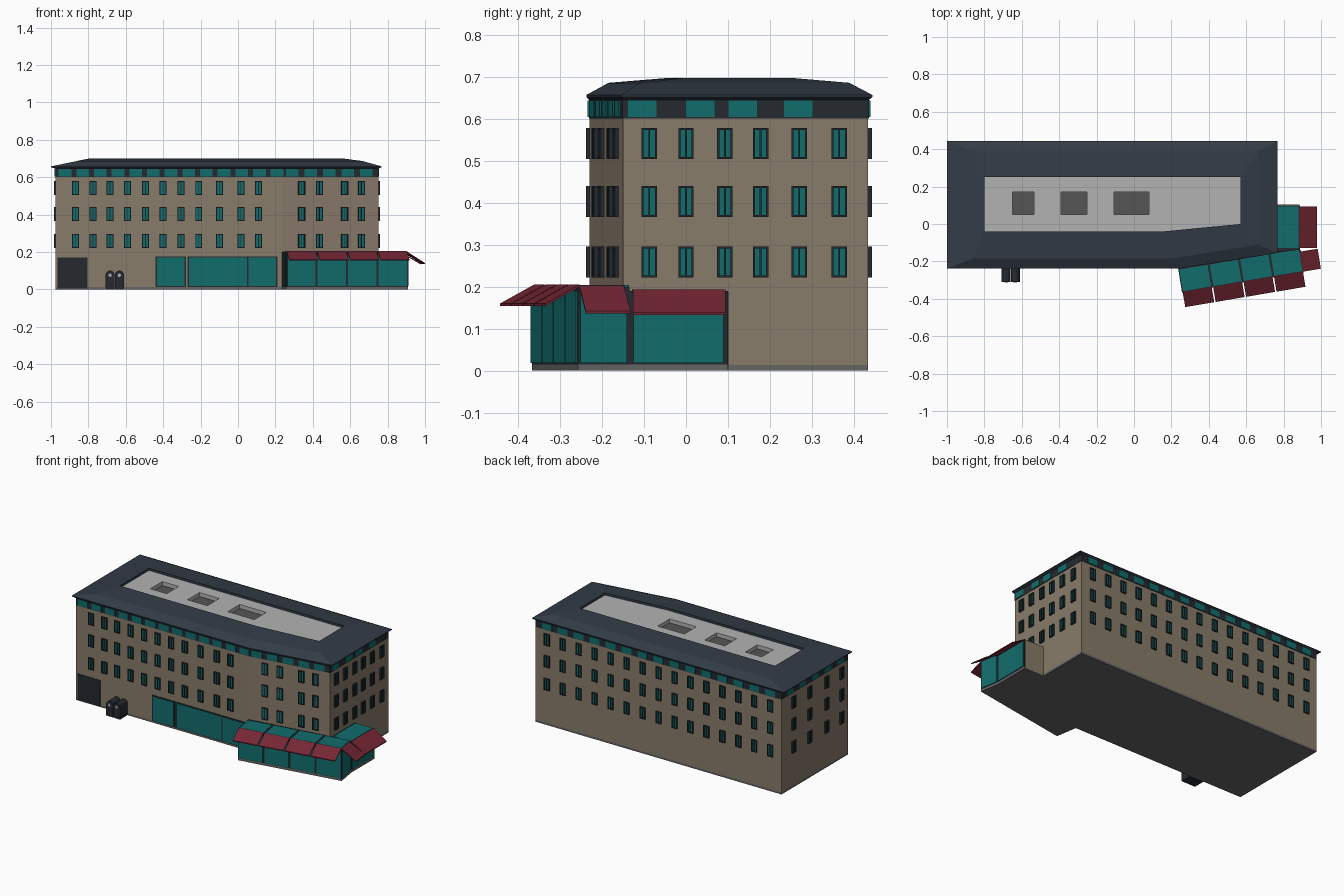
import bpy, bmesh, math
from mathutils import Vector

if "Cube" in bpy.data.objects:
    bpy.data.objects.remove(bpy.data.objects["Cube"])


def mat(name, r, g, b):
    m = bpy.data.materials.new(name)
    m.diffuse_color = (r, g, b, 1)
    m.use_nodes = True
    m.node_tree.nodes["Principled BSDF"].inputs["Base Color"].default_value = m.diffuse_color
    return m


TAN = mat("tan_wall", .25, .20, .145)
TEAL = mat("teal_glass", .006, .15, .15)
DARK = mat("dark_frame", .018, .023, .03)
SLATE = mat("slate_roof", .032, .044, .062)
RED = mat("maroon_cloth", .18, .02, .035)
STONE = mat("base_stone", .13, .13, .13)
DECK = mat("deck_grey", .45, .45, .45)
PIT = mat("pit_grey", .09, .09, .09)


class Part:
    """Collects solids of one material into one named object."""
    def __init__(self, name, material):
        self.name, self.material, self.bm = name, material, bmesh.new()

    def loft(self, rings, caps=True):
        vs = [[self.bm.verts.new(p) for p in r] for r in rings]
        n = len(vs[0])
        for a, b in zip(vs, vs[1:]):
            for i in range(n):
                j = (i + 1) % n
                self.bm.faces.new((a[i], a[j], b[j], b[i]))
        if caps:
            self.bm.faces.new(vs[0][::-1])
            self.bm.faces.new(vs[-1])

    def prism(self, pts, z0, z1):
        self.loft([[(x, y, z) for x, y in pts] for z in (z0, z1)])

    def box(self, x0, x1, y0, y1, z0, z1):
        self.prism([(x0, y0), (x1, y0), (x1, y1), (x0, y1)], z0, z1)

    def wall_box(self, w, u0, u1, d0, d1, z0, z1):
        self.prism([w(u0, d1), w(u1, d1), w(u1, d0), w(u0, d0)], z0, z1)

    def done(self):
        bmesh.ops.recalc_face_normals(self.bm, faces=self.bm.faces)
        me = bpy.data.meshes.new(self.name)
        self.bm.to_mesh(me)
        self.bm.free()
        me.materials.append(self.material)
        ob = bpy.data.objects.new(self.name, me)
        bpy.context.collection.objects.link(ob)
        return ob


def wall(p, q):
    """Map (distance along wall, distance outward) to plan x, y."""
    p, d = Vector(p), (Vector(q) - Vector(p)).normalized()
    n = Vector((d.y, -d.x))
    return lambda u, o: tuple(p + d * u + n * o)


# Main body on a stone base
plan = [(-.975, -.23), (.235, -.23), (.75, -.15), (.75, .435), (-.975, .435)]
body = Part("main_walls", TAN)
body.prism(plan, .013, .645)
body.done()
base = Part("stone_base", STONE)
base.prism(plan, 0, .013)

front, bend, right, back, left = [wall(plan[i], plan[(i + 1) % 5]) for i in range(5)]

# Upper storey windows and attic band panels
fx = [-.868, -.775, -.685, -.59, -.495, -.40, -.305, -.21, -.10, .015, .11]
layout = [
    (front, 1.21, [x + .975 for x in fx], [.05 + .0945 * i for i in range(13)]),
    (bend, .521, [(x - .235) / .988 for x in (.34, .435, .57, .66)],
     [.055 + .1 * i for i in range(5)]),
    (right, .585, [y + .15 for y in (-.088, 0, .093, .178, .27, .366)],
     [.046, .184, .285, .418]),
    (back, 1.725, [.08 + .112 * i for i in range(15)], [.08 + .112 * i for i in range(15)]),
    (left, .665, [.12, .28, .45, .60], [.08, .20, .33, .46, .585]),
]
frames, panes = Part("window_frames", DARK), Part("window_panes", TEAL)
band, attic = Part("attic_band", DARK), Part("attic_panels", TEAL)
for w, length, wins, tops in layout:
    for u in wins:
        for z in (.222, .367, .505):
            a, b, t, h = u - .0185, u + .0185, .005, .074
            for u0, u1, z0, z1 in ((a, a + t, z, z + h), (b - t, b, z, z + h),
                                   (u - .002, u + .002, z, z + h),
                                   (a, b, z, z + t), (a, b, z + h - t, z + h)):
                frames.wall_box(w, u0, u1, -.002, .009, z0, z1)
            panes.wall_box(w, a + .002, b - .002, -.002, .004, z + .002, z + h - .002)
    band.wall_box(w, 0, length, -.01, .002, .602, .648)
    for u in tops:
        attic.wall_box(w, u - .034, u + .034, 0, .005, .605, .645)
for p in (frames, panes, band, attic):
    p.done()

# Hipped slate roof with a sunken flat deck
eave = [(-1, -.238), (.24, -.238), (.768, -.155), (.768, .445), (-1, .445)]
knee = [(-.86, -.185), (.2, -.185), (.665, -.11), (.665, .39), (-.86, .39)]
crown = [(-.8, -.04), (.155, -.04), (.57, 0), (.57, .25), (-.8, .25)]
roof = Part("hipped_roof", SLATE)
roof.loft([[(x, y, z) for x, y in ring] for ring, z in
           ((plan, .645), (eave, .653), (eave, .658), (knee, .687), (crown, .699), (crown, .675))],
          caps=False)
roof.done()
deck, pit = Part("roof_deck", DECK), Part("roof_pit_floors", PIT)
deck.prism([(-.8, -.04), (.155, -.04), (.57, 0), (.57, .05), (-.8, .05)], .65, .685)
deck.box(-.8, .57, .17, .25, .65, .685)
edges = [-.8, -.65, -.535, -.39, -.25, -.107, .08, .57]
for i, (a, b) in enumerate(zip(edges, edges[1:])):
    if i % 2:
        pit.box(a, b, .05, .17, .65, .66)
    else:
        deck.box(a, b, .05, .17, .65, .685)
deck.done()
pit.done()

# Ground floor entrance and shop windows
shop_f, shop_g = Part("shop_frames", DARK), Part("shop_glass", TEAL)
shop_f.wall_box(front, .01, .17, -.01, .003, .006, .17)
for a, b in ((-.435, -.285), (-.265, .05), (.054, .205)):
    shop_f.wall_box(front, a + .969, b + .981, -.01, .003, .012, .176)
    shop_g.wall_box(front, a + .977, b + .973, 0, .006, .018, .17)

# Glazed corner extension
A, B, C, D = (.235, -.23), (.257, -.368), (.908, -.258), (.888, -.135)
base.prism([A, B, C, D, (.888, .10), (.75, .10), (.75, -.15)], 0, .014)
base.done()
ext = Part("extension_frame", DARK)
ext.prism([A, B, C, D, (.75, -.15)], .014, .20)
ext.prism([(.75, -.15), D, (.888, .10), (.75, .10)], .014, .19)
ext.done()
end = Part("extension_back_wall", TAN)
end.box(.75, .884, .098, .103, 0, .187)
end.done()
ef, ec, es = wall(B, C), wall(C, D), wall(D, (.888, .10))
cell = .66 / 4
for i in range(4):
    u0, u1 = i * cell + .006, (i + 1) * cell - .006
    shop_g.wall_box(ef, u0, u1, 0, .004, .018, .19)
    shop_g.wall_box(ef, u0, u1, -.125, -.008, .195, .204)
shop_g.wall_box(ec, .006, .118, 0, .004, .018, .19)
shop_g.wall_box(es, .01, .225, 0, .004, .018, .18)
shop_g.wall_box(es, .006, .229, -.13, -.008, .185, .194)
shop_f.done()
shop_g.done()

# Sloping awnings
awn = Part("awnings", RED)


def awning(w, u0, u1, reach, z0, z1):
    t = .006
    awn.loft([[(*w(u, -.004), z0), (*w(u, reach), z1),
               (*w(u, reach), z1 - t), (*w(u, -.004), z0 - t)] for u in (u0, u1)])


for i in range(4):
    awning(ef, i * cell + .004, (i + 1) * cell - .004, .078, .205, .16)
awning(ec, .004, .112, .093, .203, .142)
awning(es, .008, .229, .09, .194, .139)
awn.done()

# Pair of arched bins with round hatches
bins, hatch = Part("arched_bins", DARK), Part("bin_hatches", DECK)


def disc(cx, cz, r, steps=12):
    return [(cx + r * math.cos(2 * math.pi * k / steps), cz + r * math.sin(2 * math.pi * k / steps))
            for k in range(steps)]


for cx in (-.684, -.634):
    arch = [(cx + .024, .004), (cx - .024, .004)]
    arch += [(cx - .024 * math.cos(math.pi * k / 8), .077 + .024 * math.sin(math.pi * k / 8))
             for k in range(9)]
    bins.loft([[(x, y, z) for x, z in arch] for y in (-.31, -.235)])
    bins.box(cx - .02, cx + .02, -.305, -.24, 0, .006)
    hatch.loft([[(x, y, z) for x, z in disc(cx, .076, .009)] for y in (-.312, -.308)])
bins.done()
hatch.done()
